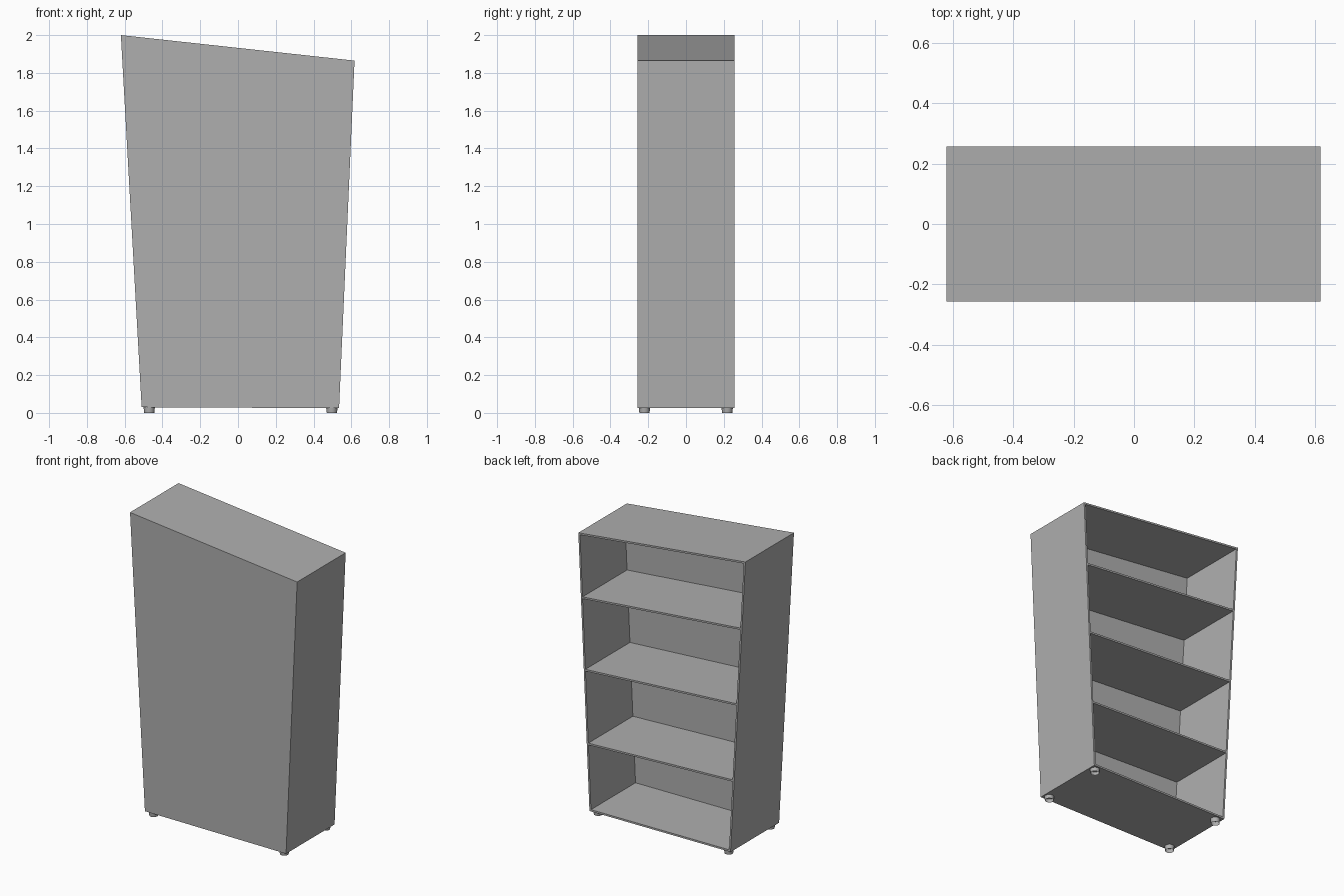
import bpy, bmesh

if "Cube" in bpy.data.objects:
    bpy.data.objects.remove(bpy.data.objects["Cube"])

Y0, Y1 = -0.256, 0.257      # closed front, open back
T = 0.012                   # board thickness
INNER = -0.214              # inner face of the closed front

# outer outline corners (x, z)
TL, TR, BR, BL = (-0.62, 2.0), (0.617, 1.865), (0.535, 0.025), (-0.51, 0.03)

grey = bpy.data.materials.new("grey_paint")
grey.diffuse_color = (0.43, 0.43, 0.43, 1)
grey.use_nodes = True
grey.node_tree.nodes["Principled BSDF"].inputs["Base Color"].default_value = grey.diffuse_color


def left_x(z):
    return BL[0] + (TL[0] - BL[0]) * (z - BL[1]) / (TL[1] - BL[1])


def right_x(z):
    return BR[0] + (TR[0] - BR[0]) * (z - BR[1]) / (TR[1] - BR[1])


def link(name, bm):
    bmesh.ops.recalc_face_normals(bm, faces=bm.faces)
    me = bpy.data.meshes.new(name)
    bm.to_mesh(me)
    bm.free()
    me.materials.append(grey)
    ob = bpy.data.objects.new(name, me)
    bpy.context.collection.objects.link(ob)
    return ob


def prism(pts, y0, y1):
    """Extrude an x-z profile from y0 to y1, return the closed bmesh."""
    bm = bmesh.new()
    n = len(pts)
    a = [bm.verts.new((x, y0, z)) for x, z in pts]
    b = [bm.verts.new((x, y1, z)) for x, z in pts]
    bm.faces.new(a)
    back = bm.faces.new(b[::-1])
    for i in range(n):
        bm.faces.new((a[i], b[i], b[(i + 1) % n], a[(i + 1) % n]))
    bmesh.ops.recalc_face_normals(bm, faces=bm.faces)
    return bm, back


# cabinet shell: solid block hollowed out from the back
bm, back = prism([TL, TR, BR, BL], Y0, Y1)
bmesh.ops.inset_region(bm, faces=[back], thickness=T, use_even_offset=True)
ext = bmesh.ops.extrude_discrete_faces(bm, faces=[back])
bmesh.ops.translate(bm, verts=ext["faces"][0].verts, vec=(0, INNER - Y1, 0))
link("cabinet_shell", bm)

# tilted shelves, given by the lower edge at the left and right wall
for i, (zl, zr) in enumerate(((0.505, 0.465), (1.022, 0.953), (1.536, 1.432))):
    bm, _ = prism([(left_x(zl) + T, zl), (right_x(zr) - T, zr),
                   (right_x(zr + T) - T, zr + T),
                   (left_x(zl + T) + T, zl + T)], INNER, Y1)
    link(f"shelf_{i + 1}", bm)

# hollow tapered feet
for side, x, h in (("left", -0.47, 0.03), ("right", 0.497, 0.025)):
    for end, y in (("front", -0.22), ("back", 0.218)):
        bm = bmesh.new()
        bmesh.ops.create_cone(bm, cap_ends=False, segments=16,
                              radius1=0.027, radius2=0.03, depth=h)
        foot = link(f"{end}_{side}_foot", bm)
        foot.location = (x, y, h / 2)
        for p in foot.data.polygons:
            p.use_smooth = True
